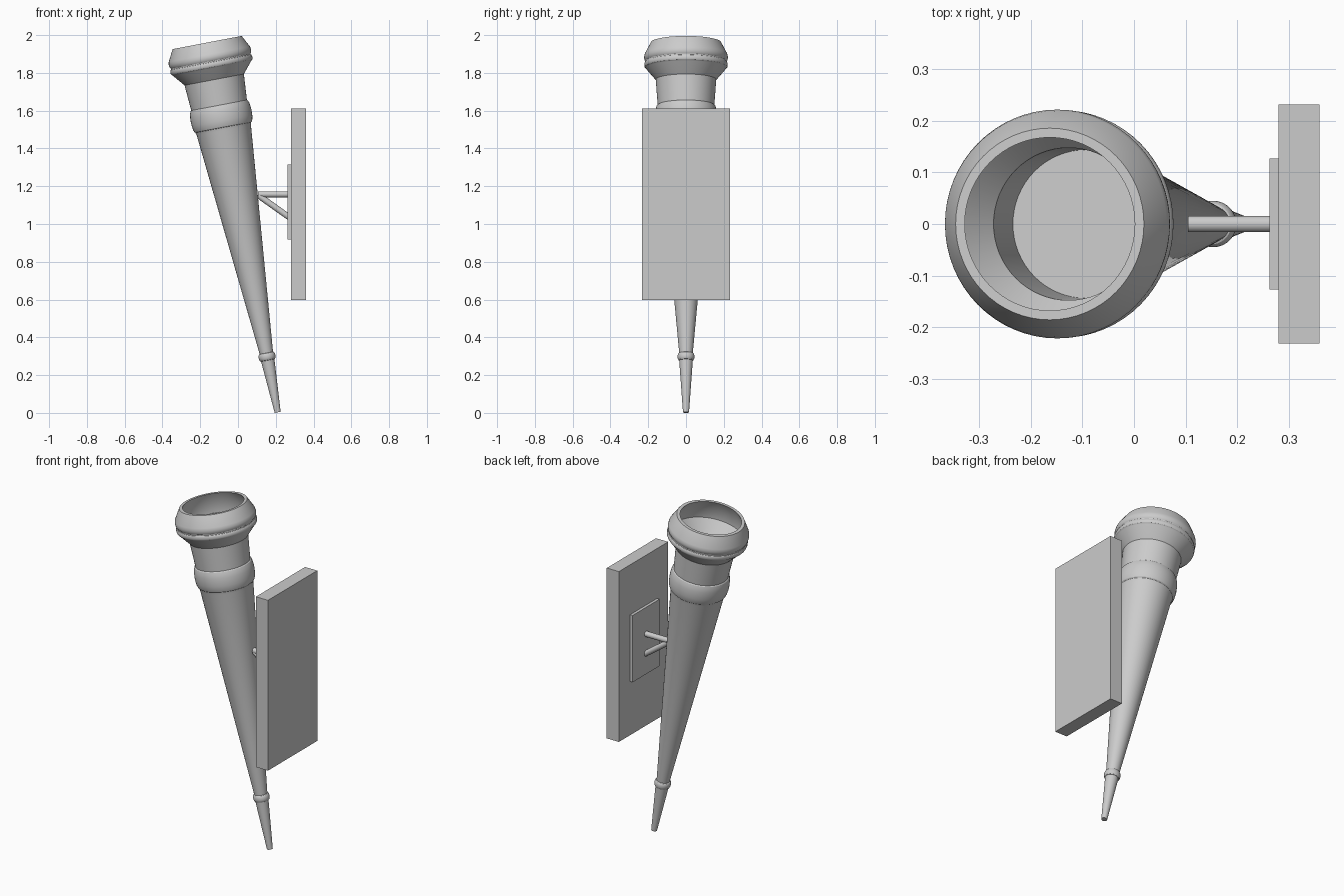
import bpy, bmesh, math
from mathutils import Vector, Matrix

default = bpy.data.objects.get("Cube")
if default:
    bpy.data.objects.remove(default, do_unlink=True)

TILT = math.radians(-10.8)
FOOT = Vector((0.21, 0, 0.003))
SEGMENTS = 64


def finish(name, bm, smooth=False):
    bmesh.ops.recalc_face_normals(bm, faces=bm.faces)
    mesh = bpy.data.meshes.new(name)
    bm.to_mesh(mesh)
    bm.free()
    obj = bpy.data.objects.new(name, mesh)
    bpy.context.collection.objects.link(obj)
    if smooth:
        bpy.ops.object.select_all(action='DESELECT')
        obj.select_set(True)
        bpy.context.view_layer.objects.active = obj
        bpy.ops.object.shade_smooth_by_angle(angle=math.radians(30))
    return obj


def lathe(name, profile):
    """Revolve (height, radius) points around the z axis."""
    bm = bmesh.new()
    verts = [bm.verts.new((r, 0, h)) for h, r in profile]
    edges = [bm.edges.new(pair) for pair in zip(verts, verts[1:])]
    bmesh.ops.spin(bm, geom=verts + edges, axis=(0, 0, 1), cent=(0, 0, 0),
                   steps=SEGMENTS, angle=math.tau, use_duplicate=False)
    bmesh.ops.remove_doubles(bm, verts=bm.verts, dist=0.0001)
    return finish(name, bm, smooth=True)


def bead(height, half, base, bulge, steps=8):
    """Rounded ring as profile points."""
    angles = [math.pi * i / steps for i in range(steps + 1)]
    return [(height - half * math.cos(a), base + bulge * math.sin(a)) for a in angles]


def box(name, low, high):
    low, high = Vector(low), Vector(high)
    bm = bmesh.new()
    bmesh.ops.create_cube(bm, size=1)
    bmesh.ops.scale(bm, vec=high - low, verts=bm.verts)
    bmesh.ops.translate(bm, vec=(low + high) / 2, verts=bm.verts)
    return finish(name, bm)


def rod(name, start, end, radius):
    start, end = Vector(start), Vector(end)
    axis = end - start
    turn = axis.to_track_quat('Z', 'Y').to_matrix().to_4x4()
    bm = bmesh.new()
    bmesh.ops.create_cone(bm, cap_ends=True, segments=24, radius1=radius,
                          radius2=radius, depth=axis.length,
                          matrix=Matrix.Translation((start + end) / 2) @ turn)
    return finish(name, bm, smooth=True)


# Tapered torch body: tip, small ring, shaft, wide band, neck, flared hollow cup
outer = [(0, 0), (0, 0.016)]
outer += bead(0.3, 0.02, 0.036, 0.009)
outer += [(1.52, 0.146)]
outer += bead(1.595, 0.06, 0.15, 0.014)
outer += [(1.793, 0.16), (1.855, 0.212)]
outer += bead(1.873, 0.014, 0.215, 0.006)
outer += [(1.893, 0.215), (1.9, 0.22), (1.915, 0.222), (1.93, 0.219), (1.993, 0.186)]
inner = [(1.993, 0.168), (1.925, 0.203), (1.87, 0.205), (1.8, 0.148),
         (1.62, 0.144), (1.62, 0)]
torch = lathe("torch_body", outer + inner)
torch.location = FOOT
torch.rotation_euler = (0, TILT, 0)

# Wall board and mounting plate
box("wall_board", (0.28, -0.232, 0.597), (0.36, 0.232, 1.612))
box("mounting_plate", (0.263, -0.127, 0.917), (0.28, 0.127, 1.315))

# Bracket arms
rod("bracket_arm", (0.105, 0, 1.157), (0.27, 0, 1.157), 0.016)
rod("bracket_brace", (0.11, 0, 1.15), (0.272, 0, 1.035), 0.016)
